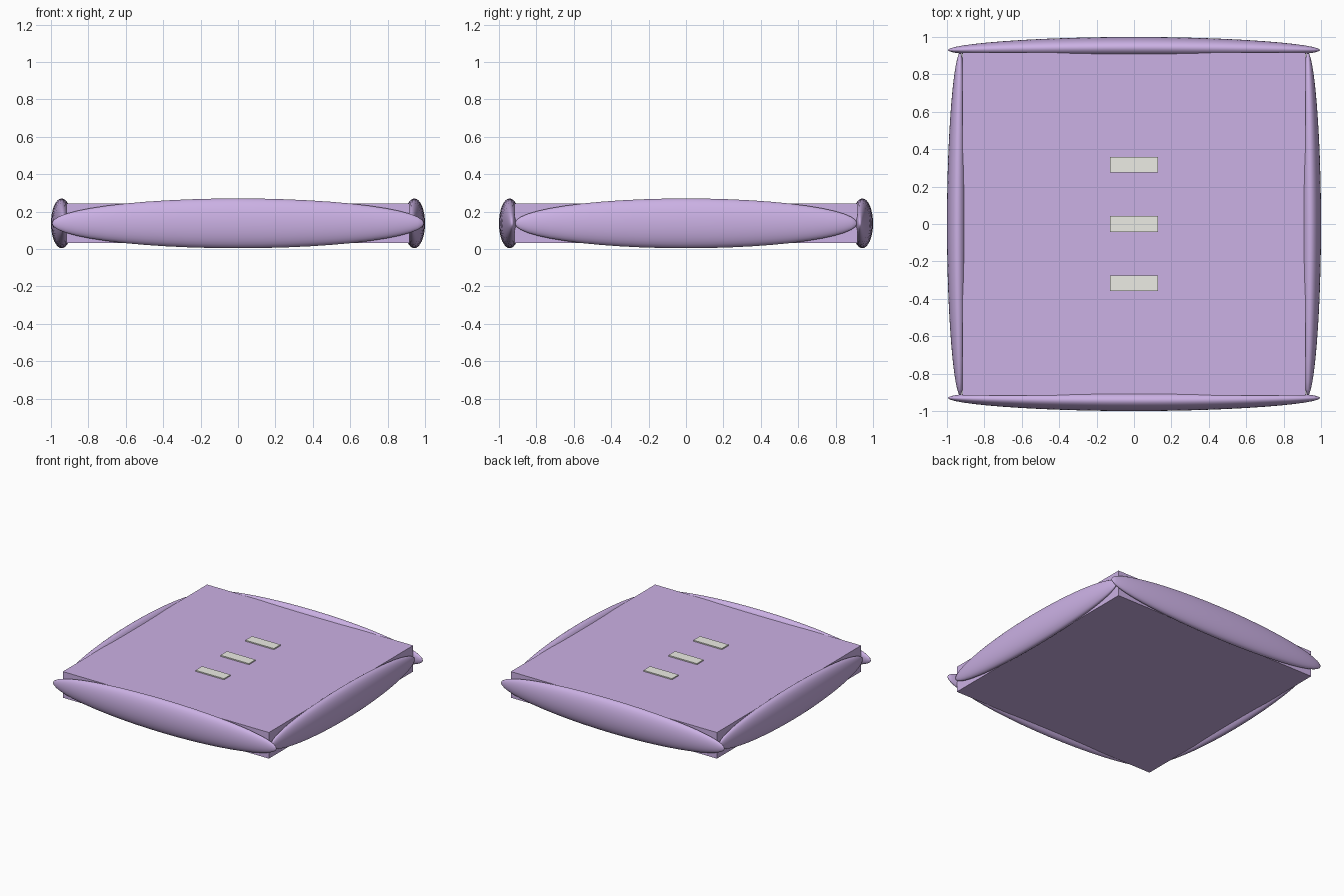
import bpy, bmesh, math
from mathutils import Matrix, Vector

if "Cube" in bpy.data.objects:
    bpy.data.objects.remove(bpy.data.objects["Cube"])


def material(name, rgb):
    m = bpy.data.materials.new(name)
    m.diffuse_color = (*rgb, 1)
    m.use_nodes = True
    m.node_tree.nodes["Principled BSDF"].inputs["Base Color"].default_value = m.diffuse_color
    return m


purple = material("purple_fabric", (0.60, 0.44, 0.78))
cream = material("cream_tag", (0.84, 0.84, 0.78))


def finish(name, bm, mat, smooth=False):
    bmesh.ops.recalc_face_normals(bm, faces=bm.faces)
    mesh = bpy.data.meshes.new(name)
    for f in bm.faces:
        f.smooth = smooth
    bm.to_mesh(mesh)
    bm.free()
    mesh.materials.append(mat)
    obj = bpy.data.objects.new(name, mesh)
    bpy.context.collection.objects.link(obj)
    return obj


def box(name, center, size, mat):
    bm = bmesh.new()
    bmesh.ops.create_cube(bm, size=1)
    bmesh.ops.scale(bm, vec=size, verts=bm.verts)
    bmesh.ops.translate(bm, vec=center, verts=bm.verts)
    return finish(name, bm, mat)


# Long tapered roll with poles at its ends, bowed slightly outward
def bolster(name, half_length, angle):
    bm = bmesh.new()
    bmesh.ops.create_uvsphere(bm, u_segments=32, v_segments=24, radius=1)
    for v in bm.verts:
        t = v.co.z
        bow = 0.930 + 0.013 * (1 - t * t)
        v.co = Vector((half_length * t, -bow + 0.057 * v.co.x,
                       0.137 + 0.133 * v.co.y))
    bmesh.ops.rotate(bm, cent=(0, 0, 0), verts=bm.verts,
                     matrix=Matrix.Rotation(angle, 3, 'Z'))
    return finish(name, bm, purple, True)


# Flat cushion base
box("cushion", (0, 0, 0.137), (1.834, 1.834, 0.21), purple)

# Four edge bolsters
for i, side in enumerate(("front", "right", "back", "left")):
    bolster(side + "_bolster", 0.995 if i % 2 == 0 else 0.915, i * math.pi / 2)

# Row of raised tags on the top
for i, y in enumerate((-0.317, 0.0, 0.317)):
    box(f"tag_{i + 1}", (0, y, 0.241), (0.254, 0.084, 0.02), cream)
